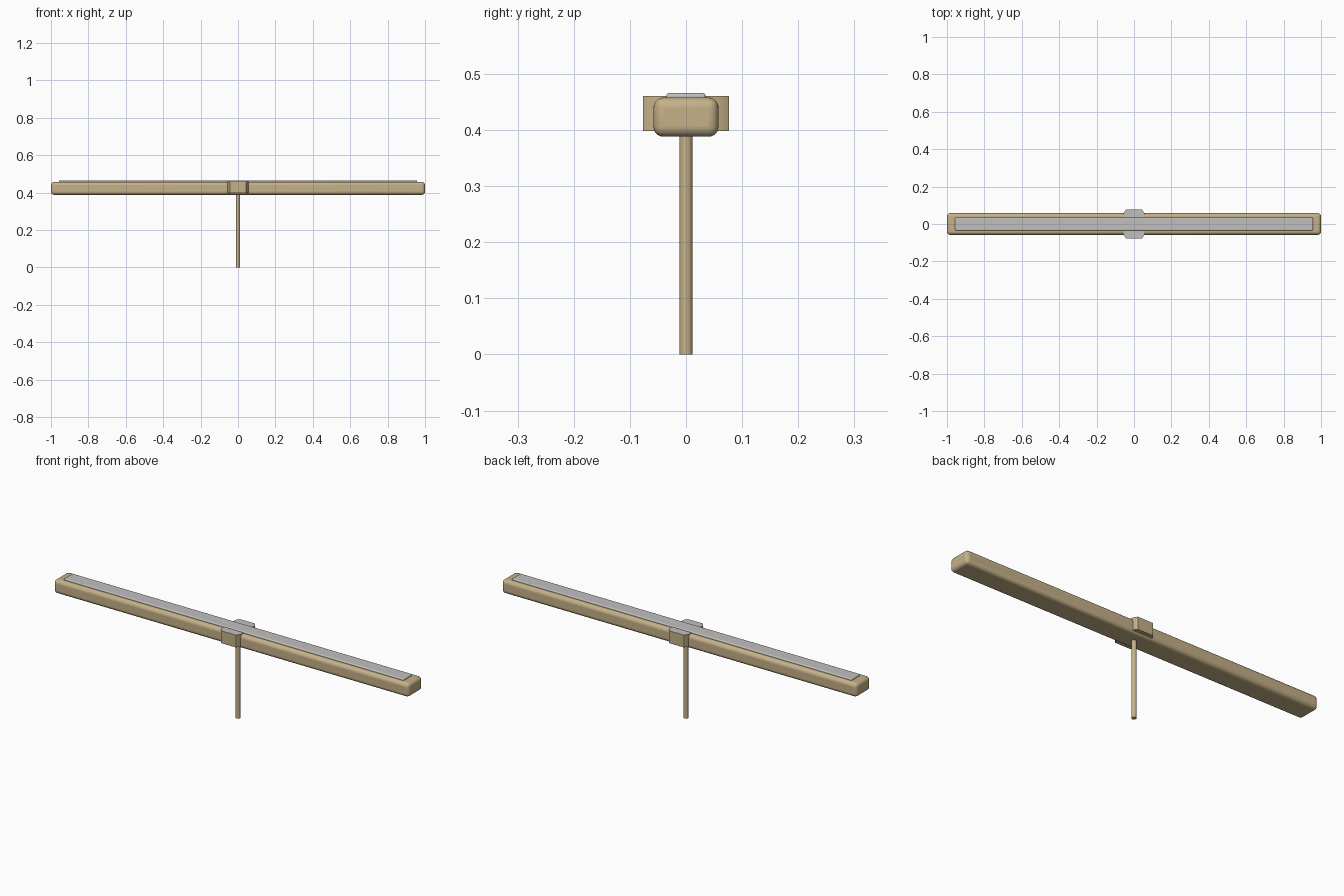
import bpy, bmesh, math

if "Cube" in bpy.data.objects:
    bpy.data.objects.remove(bpy.data.objects["Cube"])


def material(name, rgb):
    m = bpy.data.materials.new(name)
    m.use_nodes = True
    m.diffuse_color = (*rgb, 1)
    m.node_tree.nodes["Principled BSDF"].inputs["Base Color"].default_value = (*rgb, 1)
    return m


brass = material("warm brass", (0.56, 0.44, 0.25))
frost = material("frosted grey", (0.54, 0.53, 0.51))


def finish(obj, name, *mats):
    obj.name = name
    for m in mats:
        obj.data.materials.append(m)
    bpy.ops.object.select_all(action="DESELECT")
    obj.select_set(True)
    bpy.context.view_layer.objects.active = obj
    bpy.ops.object.shade_smooth_by_angle(angle=math.radians(35))
    return obj


def rounded_bar(name, half_x, half_y, z0, z1, radius, mat):
    bpy.ops.mesh.primitive_cube_add(size=2, location=(0, 0, (z0 + z1) / 2))
    obj = bpy.context.object
    obj.scale = (half_x, half_y, (z1 - z0) / 2)
    bpy.ops.object.transform_apply(location=False, rotation=False, scale=True)
    bevel = obj.modifiers.new("rounding", "BEVEL")
    bevel.width = radius
    bevel.segments = 5
    return finish(obj, name, mat)


# Long light housing and the diffuser strip set in its top
rounded_bar("housing", 1.0, 0.058, 0.388, 0.458, 0.018, brass)
rounded_bar("diffuser", 0.957, 0.035, 0.448, 0.466, 0.005, frost)

# Clamp block through the middle, tapered at both tips
half = [(0.055, 0.058), (0.043, 0.077)]
outline = half + [(-x, y) for x, y in reversed(half)]
outline += [(-x, -y) for x, y in outline]
bm = bmesh.new()
base = bm.faces.new([bm.verts.new((x, y, 0.398)) for x, y in outline])
top = bmesh.ops.extrude_face_region(bm, geom=[base])["geom"]
bmesh.ops.translate(bm, vec=(0, 0, 0.063),
                    verts=[g for g in top if isinstance(g, bmesh.types.BMVert)])
bmesh.ops.recalc_face_normals(bm, faces=bm.faces)
for f in bm.faces:
    f.material_index = 1 if f.normal.z > 0.9 else 0  # grey cap on top
mesh = bpy.data.meshes.new("clamp")
bm.to_mesh(mesh)
bm.free()
clamp = bpy.data.objects.new("clamp", mesh)
bpy.context.collection.objects.link(clamp)
finish(clamp, "clamp", brass, frost)

# Mounting stem
bpy.ops.mesh.primitive_cylinder_add(vertices=16, radius=0.012, depth=0.4, location=(0, 0, 0.2))
finish(bpy.context.object, "stem", brass)
